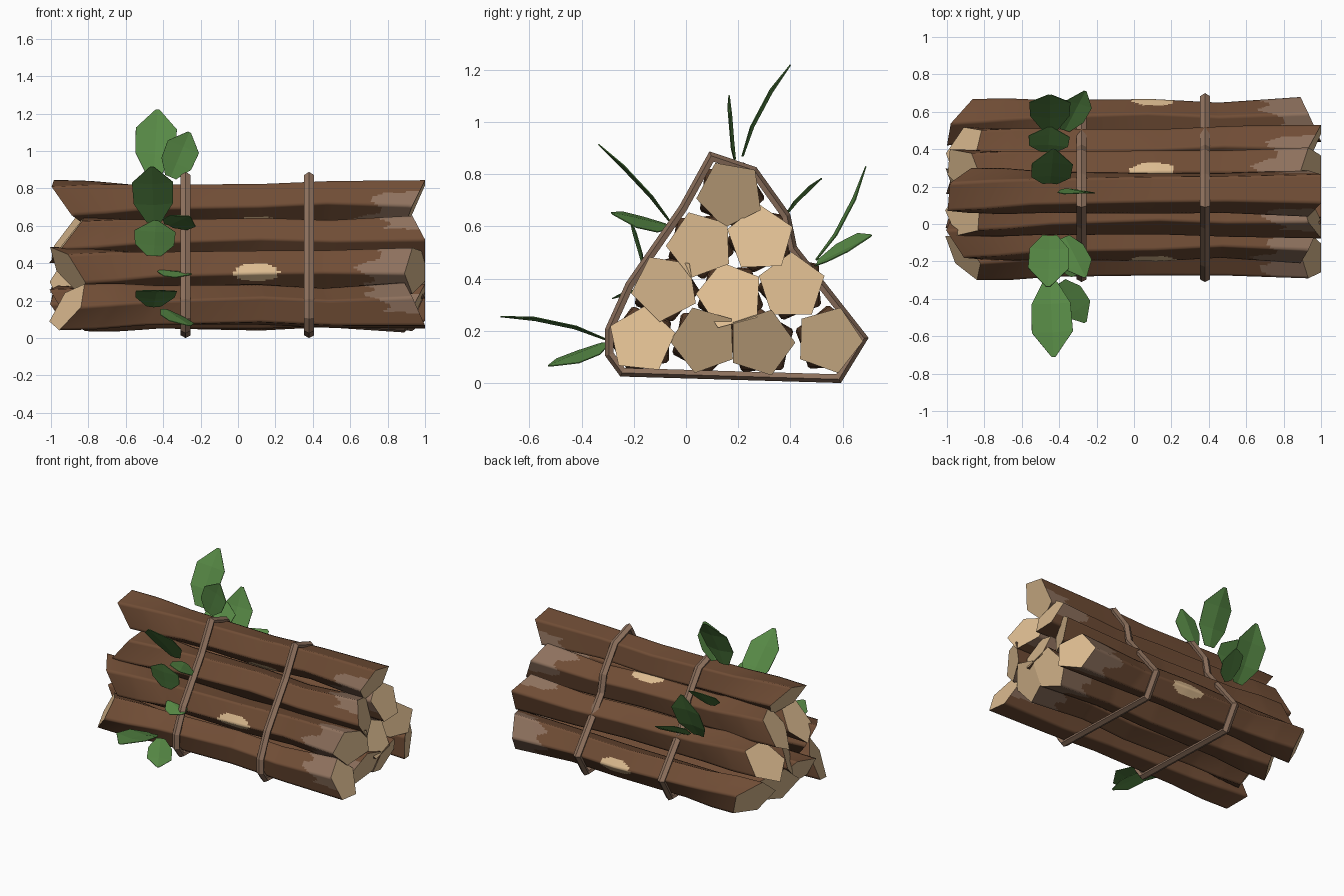
import bpy, math
from mathutils import Vector

if "Cube" in bpy.data.objects:
    bpy.data.objects.remove(bpy.data.objects["Cube"])


def material(name, rgb):
    m = bpy.data.materials.new(name)
    m.diffuse_color = (*rgb, 1)
    m.use_nodes = True
    m.node_tree.nodes["Principled BSDF"].inputs["Base Color"].default_value = m.diffuse_color
    return m


BARK = material("dark bark", (0.162, 0.074, 0.036))
PALE = material("pale bark", (0.27, 0.165, 0.11))
WOOD = material("cut wood", (0.72, 0.50, 0.28))
LEAF = material("leaf green", (0.095, 0.25, 0.06))


def make(name, verts, faces, mats):
    me = bpy.data.meshes.new(name)
    me.from_pydata(verts, [], faces)
    for m in mats:
        me.materials.append(m)
    ob = bpy.data.objects.new(name, me)
    bpy.context.collection.objects.link(ob)
    return ob


def lerp_table(table, x):
    for a, b in zip(table, table[1:]):
        if x <= b[0]:
            t = (x - a[0]) / (b[0] - a[0])
            return [p + (q - p) * t for p, q in zip(a, b)]
    return list(table[-1])


# position along log, radius, bow towards the cut side, twist in degrees
PROFILE = [(-1, .130, 0, 24), (-.8, .130, 0, 18), (-.55, .116, 0, 9),
           (.1, .115, .006, 0), (.5, .114, -.012, 0), (1, .132, 0, 0)]
COLS, ROWS = 60, 80
C36 = math.cos(math.radians(36))


def log(name, cy, cz, facing, left_cut, knot):
    """Five-sided log: slanted right end, knot and worn bark face one way,
    the slanted left end faces another."""
    phi, off = math.radians(facing), math.radians(left_cut - facing)
    verts, faces = [], []
    for i in range(ROWS + 1):
        s = i / ROWS
        _, r, bow, twist = lerp_table(PROFILE, 2 * s - 1)
        for j in range(COLS):
            a = math.radians(j * 360 / COLS)
            k = math.radians((j * 360 / COLS) % 72 - 36)
            d = r * C36 / math.cos(k)
            tw = a + math.radians(twist)
            u, v = bow + d * math.cos(tw), d * math.sin(tw)
            right = (d * math.cos(a) / r + C36) / (1 + C36)
            left = (d * math.cos(a + math.radians(24) - off) / r + .9) / 1.8
            x0, x1 = -1 + .18 * left, 1 - .11 * right
            verts.append((x0 + (x1 - x0) * s,
                          cy + u * math.cos(phi) - v * math.sin(phi),
                          cz + u * math.sin(phi) + v * math.cos(phi)))
    for i in range(ROWS):
        for j in range(COLS):
            n = (j + 1) % COLS
            faces.append((i * COLS + j, i * COLS + n,
                          (i + 1) * COLS + n, (i + 1) * COLS + j)[::-1])
    faces.append(tuple(reversed(range(COLS))))
    faces.append(tuple(range(ROWS * COLS, (ROWS + 1) * COLS)))
    ob = make(name, verts, faces, [BARK, PALE, WOOD])
    axis = Vector((0, cy, cz))
    for p in ob.data.polygons:
        x = p.center.x
        if len(p.vertices) > 4:
            p.material_index = 2            # sawn ends
            if p.normal.x * x < 0:
                p.flip()
            continue
        p.use_smooth = True
        if p.normal.dot(p.center - axis - Vector((x, 0, 0))) < 0:
            p.flip()
        a = math.degrees(math.atan2(p.center.z - cz, p.center.y - cy)) - facing
        a = (a + 180) % 360 - 180
        edge = .66 + .0011 * abs(a) + .05 * math.sin(math.radians(a * 5))
        if knot and ((x - .1) / .12) ** 2 + (a / 29) ** 2 < 1:
            p.material_index = 2            # bare knot
        elif x > edge and abs(a) < 112:
            p.material_index = 1            # worn bark


# stack of ten logs: y, z, facing, direction of left cut, has a knot
LOGS = [(-.17, .165, 84, 135, 0), (.07, .165, -106, -60, 0),
        (.287, .155, -72, -30, 0), (.547, .165, -2, -40, 1),
        (-.08, .365, 189, 230, 1), (.17, .335, 105, 150, 0),
        (.405, .37, 162, 60, 0), (.055, .53, 38, 93, 0),
        (.285, .553, 92, 110, 1), (.17, .725, 260, 290, 1)]
for n, args in enumerate(LOGS):
    log(f"log_{n + 1}", *args)

# two ridged straps round the stack
PATH = [(.09, .888), (.27, .827), (.40, .646), (.425, .523), (.70, .173),
        (.594, 0), (-.252, .025), (-.31, .104), (-.31, .208), (-.23, .385),
        (-.025, .68)]


def strap(name, x):
    pts = [Vector(p) for p in PATH]
    n = len(pts)
    verts, faces = [], []
    for i, p in enumerate(pts):
        e1 = (p - pts[i - 1]).normalized()
        e2 = (pts[(i + 1) % n] - p).normalized()
        n1, n2 = Vector((-e1.y, e1.x)), Vector((-e2.y, e2.x))
        m = (n1 + n2).normalized()
        inward = -m / max(.5, m.dot(n1))
        for dx, depth in ((0, 0), (.027, .014), (.02, .033), (-.02, .033), (-.027, .014)):
            q = p + inward * depth
            verts.append((x + dx, q.x, q.y))
    for i in range(n):
        k = (i + 1) % n
        for j in range(5):
            m = (j + 1) % 5
            faces.append((i * 5 + j, i * 5 + m, k * 5 + m, k * 5 + j)[::-1])
    make(name, verts, faces, [PALE])


strap("strap_left", -.28)
strap("strap_right", .38)


def leaf(name, base, tip, half, sag, tilt=0):
    """Folded leaf blade, its width lying in the plane of x and its direction."""
    b, t = Vector(base), Vector(tip)
    d = (t - b).normalized()
    up = Vector((1, 0, 0)).cross(Vector((0, d.y, d.z))).normalized()
    side = d.cross(up).normalized()
    top = up if up.z >= 0 else -up
    side = (side - top * math.copysign(tilt, side.x)).normalized()
    verts, faces = [], []
    for f, w, bend in ((0, .35, 0), (.3, .95, .8), (.68, 1, .8), (1, .1, 0)):
        mid = b.lerp(t, f) + up * sag * bend
        fold = up * math.copysign(.012, sag) * w
        verts += [mid - side * half * w, mid - fold, mid + side * half * w]
    for i in range(3):
        for j in range(2):
            q = i * 3 + j
            faces.append((q, q + 1, q + 4, q + 3))
    ob = make(name, verts, faces, [LEAF])
    mod = ob.modifiers.new("thickness", 'SOLIDIFY')
    mod.thickness, mod.offset = .004, 0


# leaf sprays: broad blades to the left, small slanted ones by the strap
LEAVES = [
    ((-.45, .215, .87), (-.43, .40, 1.22), .11, .03),
    ((-.36, .185, .86), (-.26, .165, 1.10), .09, .01),
    ((-.45, .50, .47), (-.45, .69, .83), .11, -.03),
    ((-.37, .50, .46), (-.26, .71, .565), .08, .01, .3),
    ((-.46, .385, .65), (-.45, .52, .785), .11, .015),
    ((-.45, -.06, .62), (-.46, -.335, .915), .11, -.02),
    ((-.37, -.07, .60), (-.26, -.285, .65), .08, .01, .3),
    ((-.45, -.16, .44), (-.44, -.215, .63), .11, -.01),
    ((-.42, -.17, .36), (-.25, -.25, .34), .07, .01),
    ((-.45, -.31, .17), (-.43, -.71, .255), .11, -.03),
    ((-.39, -.31, .15), (-.26, -.525, .065), .08, .01, .3),
]
for n, args in enumerate(LEAVES):
    leaf(f"leaf_{n + 1}", *args)
